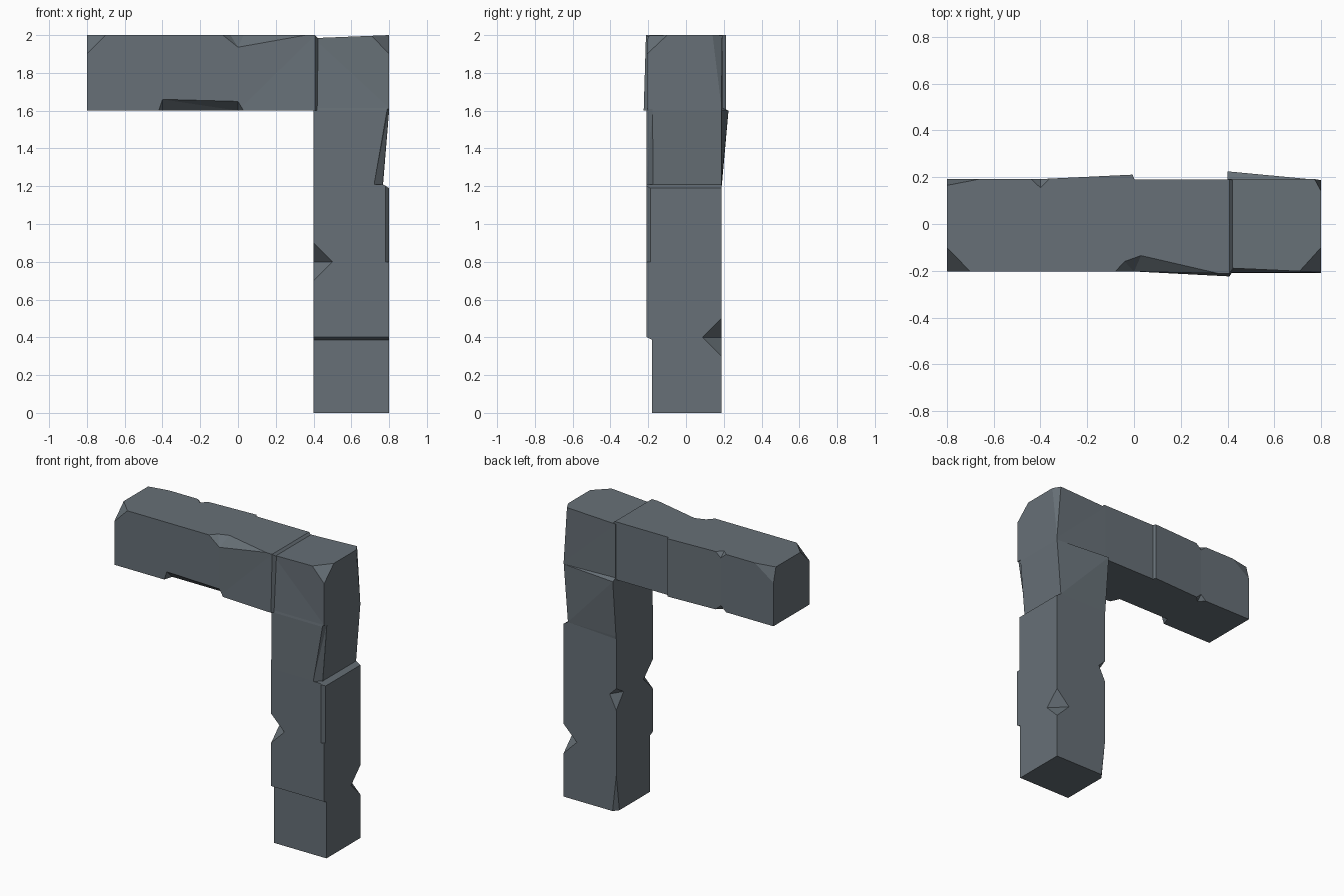
import bpy, bmesh
from mathutils import Vector

if "Cube" in bpy.data.objects:
    bpy.data.objects.remove(bpy.data.objects["Cube"])

stone = bpy.data.materials.new("slate_grey_stone")
stone.diffuse_color = (0.135, 0.162, 0.184, 1)
stone.use_nodes = True
stone.node_tree.nodes["Principled BSDF"].inputs["Base Color"].default_value = stone.diffuse_color


def make_object(name, bm):
    bmesh.ops.recalc_face_normals(bm, faces=bm.faces)
    me = bpy.data.meshes.new(name)
    bm.to_mesh(me)
    bm.free()
    me.materials.append(stone)
    ob = bpy.data.objects.new(name, me)
    bpy.context.collection.objects.link(ob)
    return ob


def loft(name, rings):
    """Skin four-cornered sections into a closed solid."""
    bm = bmesh.new()
    rows = [[bm.verts.new(p) for p in r] for r in rings]
    for a, b in zip(rows, rows[1:]):
        for i in range(4):
            j = (i + 1) % 4
            bm.faces.new((a[i], a[j], b[j], b[i]))
    bm.faces.new(rows[0])
    bm.faces.new(rows[-1])
    bmesh.ops.triangulate(bm, faces=bm.faces)
    return make_object(name, bm)


def boolean(ob, other, op):
    m = ob.modifiers.new("bool", 'BOOLEAN')
    m.operation, m.solver, m.object = op, 'EXACT', other
    bpy.context.view_layer.objects.active = ob
    bpy.ops.object.modifier_apply(modifier=m.name)
    bpy.data.objects.remove(other)


def chip(ob, out, *pts):
    """Break off everything outside the given points, in direction out."""
    bm = bmesh.new()
    for p in pts:
        bm.verts.new(p)
        bm.verts.new(Vector(p) + Vector(out) * 0.12)
    res = bmesh.ops.convex_hull(bm, input=bm.verts)
    junk = [v for v in bm.verts if not v.link_faces]
    bmesh.ops.delete(bm, geom=junk, context='VERTS')
    cutter = make_object("chip_cutter", bm)
    cutter.hide_render = True
    boolean(ob, cutter, 'DIFFERENCE')


# upright post: z, right x, front y, back y at left, back y at right
post_rows = [
    (0.0, 0.8, -0.18, 0.187, 0.187),
    (0.387, 0.8, -0.18, 0.187, 0.187),
    (0.402, 0.8, -0.21, 0.187, 0.187),
    (1.19, 0.8, -0.21, 0.187, 0.187),
    (1.21, 0.768, -0.21, 0.19, 0.187),
    (1.60, 0.8, -0.208, 0.225, 0.187),
    (1.615, 0.8, -0.206, 0.193, 0.187),
]
rings = [[(0.4, f, z), (x, f, z), (x, br, z), (0.4, bl, z)]
         for z, x, f, bl, br in post_rows]
rings.append([(0.4, -0.188, 1.984), (0.8, -0.206, 2), (0.8, 0.192, 2), (0.4, 0.193, 1.984)])
post = loft("stone_corner_frame", rings)

# horizontal beam: x, front y at bottom, front y at top, back y, top z
beam_rows = [
    (-0.8, -0.203, -0.203, 0.192, 2.0),
    (-0.4, -0.203, -0.203, 0.192, 2.0),
    (-0.006, -0.203, -0.203, 0.211, 2.0),
    (0.002, -0.203, -0.203, 0.191, 2.0),
    (0.408, -0.224, -0.212, 0.191, 2.0),
    (0.43, -0.19, -0.18, 0.186, 1.975),
]
beam = loft("beam", [[(x, fb, 1.602), (x, b, 1.602), (x, b, zt), (x, ft, zt)]
                     for x, fb, ft, b, zt in beam_rows])
boolean(post, beam, 'UNION')

# broken top corners
chip(post, (-1, -1, 1), (-0.8, -0.203, 1.9), (-0.7, -0.203, 2), (-0.8, -0.1, 2))
chip(post, (1, -1, 1), (0.8, -0.206, 1.9), (0.7, -0.206, 2), (0.8, -0.1, 2))
chip(post, (-1, 1, 1), (-0.8, 0.192, 1.9), (-0.66, 0.192, 2), (-0.8, 0.165, 2))
chip(post, (1, 1, 0.08), (0.8, 0.19, 1.6), (0.77, 0.195, 2.005), (0.8, 0.14, 2.005))

# V notches on the post's upright edges: x, y, z, depths in x and y, up, down
for x, y, z, dx, dy, up, dn in [(0.4, -0.21, 0.8, 0.1, 0.1, 0.1, 0.1),
                                (0.8, 0.187, 0.4, 0.1, 0.1, 0.1, 0.1),
                                (0.4, 0.187, 0.8, 0.05, 0.08, 0.05, 0.1)]:
    sx = -1 if x < 0.6 else 1
    sy = -1 if y < 0 else 1
    chip(post, (sx, sy, 0), (x, y, z + up), (x, y, z - dn),
         (x - sx * dx, y, z), (x, y - sy * dy, z))

# small nicks on the beam's back edges
for z, s in ((2.0, 1), (1.602, -1)):
    chip(post, (0, 1, s), (-0.44, 0.192, z), (-0.36, 0.194, z),
         (-0.4, 0.155, z), (-0.4, 0.192, z - s * 0.035))

# worn right front edge of the post
chip(post, (1, -1, 0), (0.79, -0.209, 1.61), (0.8, -0.176, 1.61),
     (0.72, -0.211, 1.208), (0.765, -0.172, 1.208))
chip(post, (1, -1, 0), (0.78, -0.211, 0.8), (0.801, -0.188, 0.8),
     (0.78, -0.211, 1.2), (0.801, -0.188, 1.2))

# worn back left foot
chip(post, (-1, 1, 0), (0.4, 0.187, 0.25), (0.43, 0.188, -0.01), (0.399, 0.15, -0.01))

# long flakes on the beam's front edges
chip(post, (0, -1, -1), (-0.42, -0.203, 1.6), (-0.4, -0.203, 1.66), (0, -0.204, 1.65),
     (0.03, -0.205, 1.6), (-0.4, -0.14, 1.6), (0, -0.14, 1.6))
chip(post, (0, -1, 1), (-0.08, -0.203, 2), (-0.04, -0.16, 2), (0.03, -0.135, 2),
     (0.36, -0.211, 2), (0, -0.204, 1.935))

# merge flat faces and keep the single stone colour
bm = bmesh.new()
bm.from_mesh(post.data)
bmesh.ops.remove_doubles(bm, verts=bm.verts, dist=0.0005)
bmesh.ops.recalc_face_normals(bm, faces=bm.faces)
for f in bm.faces:
    f.material_index = 0
    f.smooth = False
bm.to_mesh(post.data)
bm.free()
